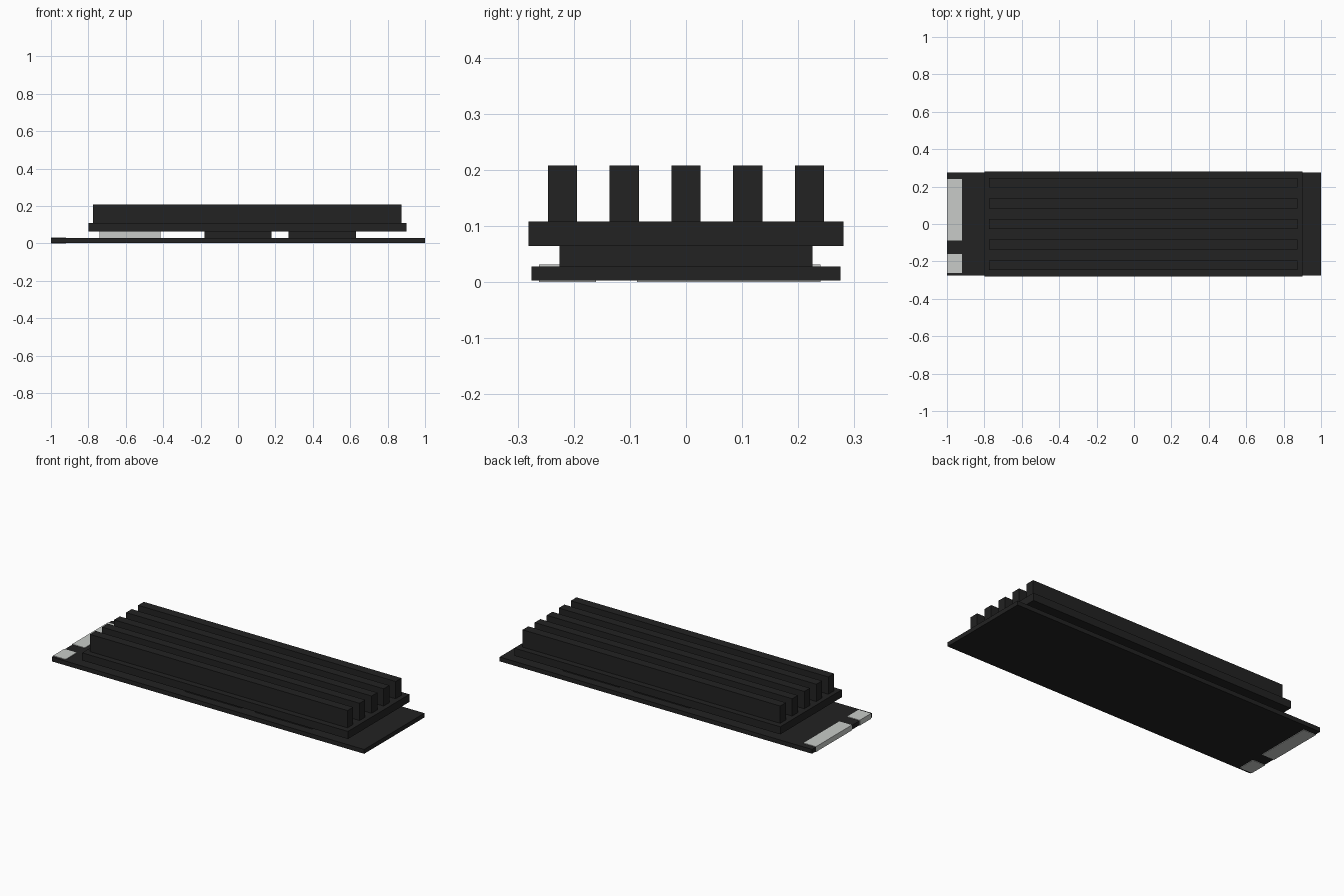
import bpy

cube = bpy.data.objects.get("Cube")
if cube:
    bpy.data.objects.remove(cube, do_unlink=True)


def material(name, color):
    m = bpy.data.materials.new(name)
    m.use_nodes = True
    m.diffuse_color = (*color, 1)
    m.node_tree.nodes["Principled BSDF"].inputs["Base Color"].default_value = (*color, 1)
    return m


black = material("matte black", (0.016, 0.016, 0.016))
silver = material("silver", (0.58, 0.6, 0.58))


def box(name, x, y, z, mat):
    """Axis-aligned box from (min, max) ranges."""
    spans = (x, y, z)
    bpy.ops.mesh.primitive_cube_add(size=1, location=[(a + b) / 2 for a, b in spans])
    ob = bpy.context.object
    ob.name = ob.data.name = name
    ob.scale = [b - a for a, b in spans]
    bpy.ops.object.transform_apply(location=False, rotation=False, scale=True)
    ob.data.materials.append(mat)
    return ob


# Circuit board
box("circuit_board", (-0.999, 1), (-0.275, 0.275), (0.003, 0.028), black)

# Edge contacts wrapping both faces of the board
box("contact_short", (-1, -0.92), (-0.262, -0.16), (0, 0.031), silver)
box("contact_long", (-1, -0.92), (-0.087, 0.24), (0, 0.031), silver)

# Chips between the board and the heat spreader
box("controller_chip", (-0.74, -0.415), (-0.165, 0.165), (0.028, 0.064), silver)
for i, x in enumerate((0, 0.45)):
    box(f"memory_chip_{i + 1}", (x - 0.18, x + 0.18), (-0.225, 0.225), (0.028, 0.064), black)

# Heat spreader with five fins
box("heat_spreader", (-0.8, 0.9), (-0.281, 0.281), (0.064, 0.108), black)
for i in range(5):
    y = (i - 2) * 0.11
    box(f"cooling_fin_{i + 1}", (-0.775, 0.873), (y - 0.026, y + 0.026), (0.108, 0.208), black)
